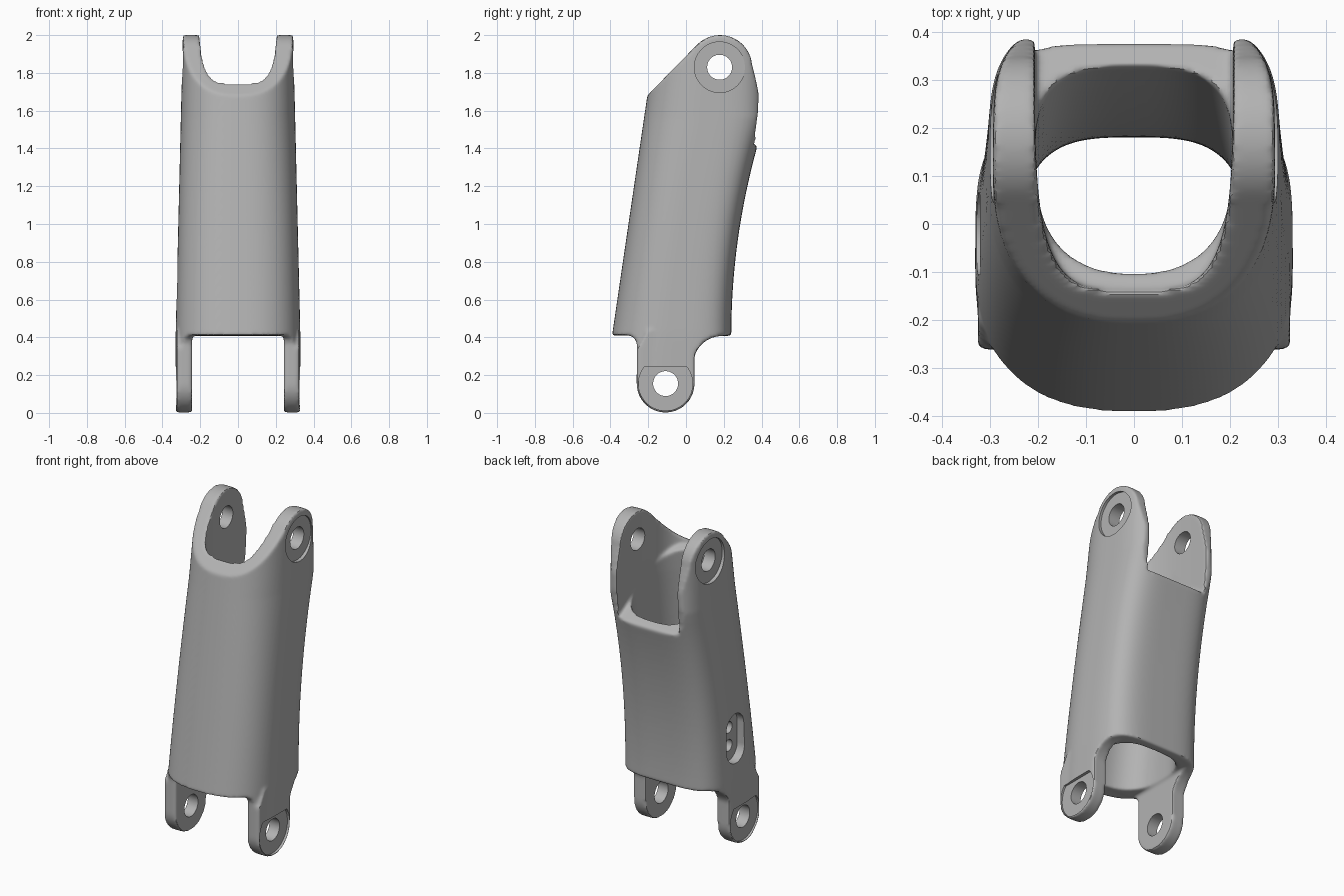
import bpy, bmesh
from math import cos, sin, pi, radians

if "Cube" in bpy.data.objects:
    bpy.data.objects.remove(bpy.data.objects["Cube"])

grey = bpy.data.materials.new("plain_grey")
grey.use_nodes = True
colour = (0.45, 0.45, 0.45, 1)
grey.diffuse_color = colour
grey.node_tree.nodes["Principled BSDF"].inputs["Base Color"].default_value = colour


def skin(name, rings):
    """Closed solid through matching rings of points."""
    bm = bmesh.new()
    rows = [[bm.verts.new(p) for p in ring] for ring in rings]
    n = len(rows[0])
    for a, b in zip(rows, rows[1:]):
        for i in range(n):
            j = (i + 1) % n
            bm.faces.new((a[i], a[j], b[j], b[i]))
    bm.faces.new(rows[0])
    bm.faces.new(rows[-1])
    bmesh.ops.recalc_face_normals(bm, faces=bm.faces)
    mesh = bpy.data.meshes.new(name)
    bm.to_mesh(mesh)
    bm.free()
    obj = bpy.data.objects.new(name, mesh)
    bpy.context.collection.objects.link(obj)
    return obj


def prism(name, outline, x0, x1):
    """Side outline (y, z) pushed along x."""
    return skin(name, [[(x, y, z) for y, z in outline] for x in (x0, x1)])


def arc(cy, cz, r, start, end, steps=24):
    angles = [radians(start + (end - start) * i / steps) for i in range(steps + 1)]
    return [(cy + r * cos(a), cz + r * sin(a)) for a in angles]


def circle(cy, cz, r):
    return arc(cy, cz, r, 0, 360, 48)[:-1]


def section(front, back, half, n_front, n_back, steps=96):
    """Plan outline: rounded at the front, squarer at the back."""
    mid, depth = (front + back) / 2, (back - front) / 2
    pts = []
    for i in range(steps):
        c, s = cos(2 * pi * i / steps), sin(2 * pi * i / steps)
        e = 2 / (n_back if s > 0 else n_front)
        pts.append((half * abs(c) ** e * (1 if c > 0 else -1),
                    mid + depth * abs(s) ** e * (1 if s > 0 else -1)))
    return pts


def apply(obj, kind, **settings):
    m = obj.modifiers.new(kind, kind)
    for key, value in settings.items():
        setattr(m, key, value)
    bpy.context.view_layer.objects.active = obj
    bpy.ops.object.modifier_apply(modifier=m.name)


def combine(obj, other, operation="DIFFERENCE"):
    apply(obj, "BOOLEAN", operation=operation, object=other, solver="EXACT")
    bpy.data.objects.remove(other)


def front_y(z):
    return -0.39 + 0.147 * (z - 0.42)


def back_y(z):
    return min(0.42, 0.24 + 0.14 * max(0, z - 0.42) ** 2)


def half_x(z):
    return 0.33 - 0.024 * max(0, z - 0.42)


# Outer sleeve, curving back towards the top
levels = [-0.05 + 2.15 * i / 40 for i in range(41)]
body = skin("leg_sleeve", [
    [(x, y, z) for x, y in section(front_y(z), back_y(z), half_x(z), 2.5, 4)]
    for z in levels])

# Side silhouette
silhouette = ([(-0.45, 0.41), (-0.45, 1.43), (-0.205, 1.68)]
              + arc(0.18, 1.83, 0.17, 135, 5)
              + [(0.368, 1.77), (0.385, 1.69), (0.382, 1.6), (0.366, 1.48), (0.378, 1.4),
                 (0.4, 1.3), (0.4, 0.41)]
              + arc(0.19, 0.255, 0.152, 90, 180)
              + arc(-0.108, 0.155, 0.153, 0, -180)
              + [(-0.26, 0.34)] + arc(-0.31, 0.36, 0.05, 0, 90, 8))
combine(body, prism("side_cut", silhouette, -0.6, 0.6), "INTERSECT")

# Lower lugs
lug = arc(-0.108, 0.155, 0.153, 0, -180) + [(-0.26, 0.34), (-0.2, 0.44), (0.0, 0.44), (0.045, 0.3)]
for side in (-1, 1):
    combine(body, prism("lower_lug", lug, side * 0.215, side * 0.324), "UNION")

# Inner channel
combine(body, skin("channel", [
    [(x, y, z) for x, y in section(front_y(z) + 0.1, back_y(z) - 0.06,
                                   half_x(z) - 0.098, 2.4, 3.2)]
    for z in levels]))

# Gap between the lower lugs
combine(body, prism("lower_gap", [(-0.7, -0.2), (0.7, -0.2), (0.7, 0.408), (-0.7, 0.408)],
                    -0.243, 0.243))

# Gap between the upper lugs, its floor sloping down to the back
plan = section(-0.137, 0.9, 0.206, 4, 8)
combine(body, skin("upper_gap", [[(x, y, 1.64 - 0.6 * y) for x, y in plan],
                                 [(x, y, 2.3) for x, y in plan]]))

# Soften all the cast edges
apply(body, "REMESH", mode="VOXEL", voxel_size=0.009)
apply(body, "SMOOTH", factor=0.5, iterations=8)

for side in (-1, 1):
    # Pin holes
    for name, y, z, r in (("upper_pin", 0.178, 1.83, 0.066), ("lower_pin", -0.108, 0.155, 0.066)):
        combine(body, prism(name, circle(y, z, r), side * 0.1, side * 0.5))
    # Round seat on the upper lug, flat-topped seat on the lower lug
    combine(body, prism("upper_seat", circle(0.178, 1.83, 0.134), side * 0.277, side * 0.5))
    combine(body, prism("lower_seat", arc(-0.108, 0.155, 0.143, 39, -219, 40),
                        side * 0.312, side * 0.5))

# Pocket with two small holes on the right side
slot = arc(-0.02, 0.735, 0.085, 0, 180) + arc(-0.02, 0.605, 0.085, 180, 360)
combine(body, prism("pocket", slot, -0.5, -0.275))
for z in (0.615, 0.725):
    combine(body, prism("pocket_hole", circle(-0.02, z, 0.035), -0.5, -0.1))

# Finish
body.data.materials.clear()
body.data.materials.append(grey)
for poly in body.data.polygons:
    poly.material_index = 0
bpy.ops.object.select_all(action="DESELECT")
body.select_set(True)
bpy.context.view_layer.objects.active = body
bpy.ops.object.shade_smooth_by_angle(angle=radians(35))
